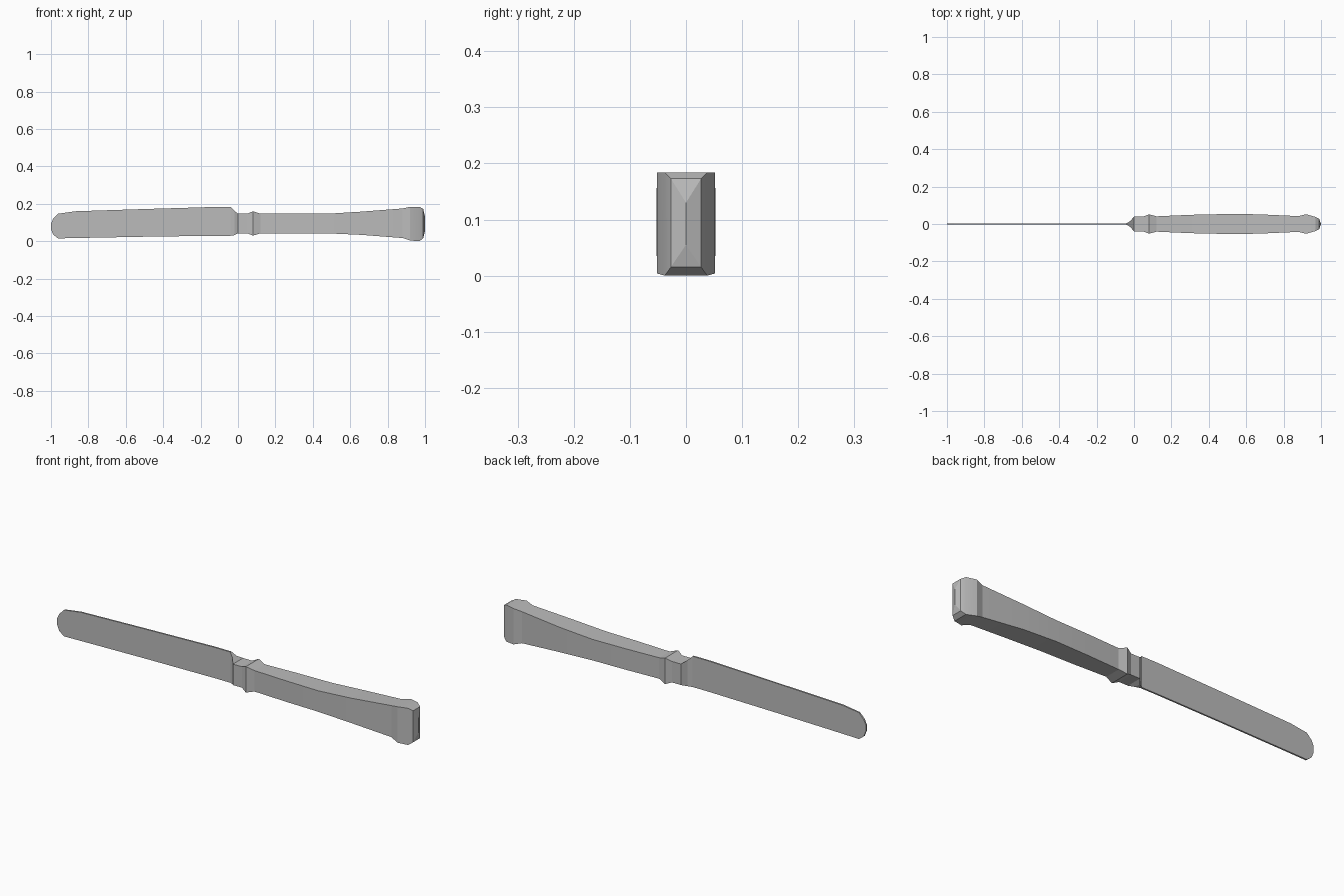
import bpy, bmesh, math

cube = bpy.data.objects.get("Cube")
if cube:
    bpy.data.objects.remove(cube, do_unlink=True)

# One plain metal colour
metal = bpy.data.materials.new("grey metal")
metal.use_nodes = True
metal.diffuse_color = (0.5, 0.5, 0.5, 1)
metal.node_tree.nodes["Principled BSDF"].inputs["Base Color"].default_value = (0.5, 0.5, 0.5, 1)


def loft(name, stations):
    """Skin rectangular sections given as (x, half width, bottom, top)."""
    bm = bmesh.new()
    rings = []
    for x, w, low, high in stations:
        corners = ((-w, low), (w, low), (w, high), (-w, high))
        rings.append([bm.verts.new((x, y, z)) for y, z in corners])
    for a, b in zip(rings, rings[1:]):
        for i in range(4):
            j = (i + 1) % 4
            bm.faces.new((a[i], a[j], b[j], b[i]))
    bm.faces.new(rings[0])
    bm.faces.new(rings[-1])
    bmesh.ops.remove_doubles(bm, verts=bm.verts, dist=0.0005)
    bmesh.ops.recalc_face_normals(bm, faces=bm.faces)
    mesh = bpy.data.meshes.new(name)
    bm.to_mesh(mesh)
    bm.free()
    mesh.materials.append(metal)
    obj = bpy.data.objects.new(name, mesh)
    bpy.context.collection.objects.link(obj)
    bpy.ops.object.select_all(action='DESELECT')
    obj.select_set(True)
    bpy.context.view_layer.objects.active = obj
    bpy.ops.object.shade_smooth_by_angle(angle=math.radians(15))
    return obj


# Thin blade with a rounded tip
T = 0.004
loft("blade", [
    (-1.0, T, 0.065, 0.095), (-0.988, T, 0.035, 0.12), (-0.962, T, 0.015, 0.147),
    (-0.87, T, 0.017, 0.16), (-0.5, T, 0.024, 0.172), (-0.13, T, 0.029, 0.183),
    (-0.04, T, 0.029, 0.183)])

# Collar flaring from the blade to the handle, with a raised ring
loft("collar", [
    (-0.04, T, 0.029, 0.183), (-0.02, 0.015, 0.032, 0.163), (0.0, 0.04, 0.042, 0.147),
    (0.05, 0.04, 0.042, 0.147), (0.08, 0.052, 0.03, 0.16), (0.12, 0.041, 0.042, 0.147)])

# Swelling handle ending in a faceted pommel
loft("handle", [
    (0.12, 0.041, 0.042, 0.147), (0.3, 0.049, 0.042, 0.147), (0.48, 0.053, 0.042, 0.147),
    (0.66, 0.052, 0.034, 0.158), (0.88, 0.042, 0.017, 0.175), (0.92, 0.052, 0.004, 0.184),
    (0.97, 0.038, 0.0, 0.184), (0.99, 0.027, 0.015, 0.173), (1.0, 0.0, 0.055, 0.13)])
